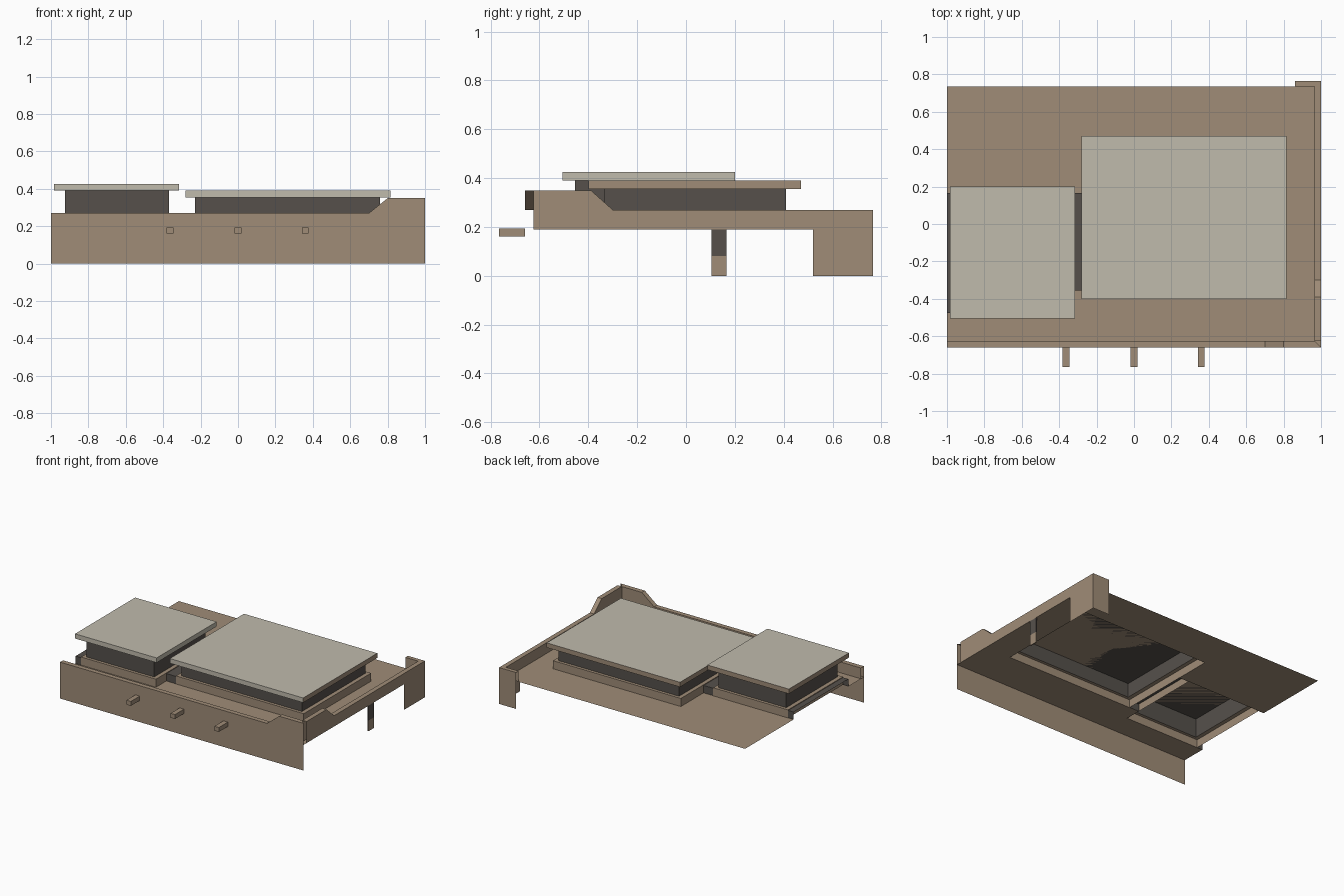
import bpy
import bmesh

cube = bpy.data.objects.get("Cube")
if cube:
    bpy.data.objects.remove(cube, do_unlink=True)


def material(name, rgb):
    m = bpy.data.materials.new(name)
    m.use_nodes = True
    m.diffuse_color = (*rgb, 1)
    m.node_tree.nodes["Principled BSDF"].inputs["Base Color"].default_value = (*rgb, 1)
    return m


TAN = material("tan_concrete", (0.35, 0.265, 0.186))
PALE = material("pale_grey_top", (0.525, 0.495, 0.415))
DARK = material("dark_grey_metal", (0.092, 0.081, 0.071))


def finish(name, bm, *mats):
    mesh = bpy.data.meshes.new(name)
    bm.to_mesh(mesh)
    bm.free()
    for m in mats:
        mesh.materials.append(m)
    obj = bpy.data.objects.new(name, mesh)
    bpy.context.collection.objects.link(obj)
    return obj


def quad(bm, *points):
    return bm.faces.new([bm.verts.new(p) for p in points])


def box(name, x, y, z, mats, skip=(), rule=None):
    """Box from ranges; skip lists open sides such as '-z'."""
    bm = bmesh.new()
    bmesh.ops.create_cube(bm, size=1)
    for v in bm.verts:
        v.co = [r[0] + (c + 0.5) * (r[1] - r[0]) for c, r in zip(v.co, (x, y, z))]
    bm.normal_update()

    def side(f):
        n = f.normal
        axis = max(range(3), key=lambda i: abs(n[i]))
        return ("+" if n[axis] > 0 else "-") + "xyz"[axis]

    for f in bm.faces:
        f.material_index = rule(side(f)) if rule else 0
    bmesh.ops.delete(bm, geom=[f for f in bm.faces if side(f) in skip], context="FACES")
    return finish(name, bm, *mats)


ROOF, LOW, HIGH, CURB = 0.19, 0.27, 0.35, 0.25


def grow(r, d):
    return (r[0] - d, r[1] + d)


# Roof units: body ranges, top slab ranges, slab height, pale slab sides
units = {
    "large_unit": ((-0.23, 0.76), (-0.335, 0.41), (-0.28, 0.815), (-0.4, 0.47), 0.355, ("+z", "-y")),
    "small_unit": ((-0.925, -0.37), (-0.455, 0.145), (-0.985, -0.315), (-0.505, 0.2), 0.39, ("+z", "-y", "+x")),
}
holes = []
for name, (bx, by, sx, sy, z, pale) in units.items():
    cx, cy = grow(bx, 0.03), grow(by, 0.022)
    holes.append((cx, cy))
    box(name + "_body", bx, by, (CURB, z), [DARK], skip=("-z",))
    box(name + "_slab", sx, sy, (z, z + 0.035), [TAN, PALE],
        rule=lambda s, pale=pale: int(s in pale))
    # Curb: outer walls and a top ledge around the body
    bm = bmesh.new()
    rings = []
    for rx, ry, h in ((cx, cy, ROOF), (cx, cy, CURB), (bx, by, CURB)):
        rings.append([(rx[0], ry[0], h), (rx[1], ry[0], h), (rx[1], ry[1], h), (rx[0], ry[1], h)])
    for a, b in zip(rings, rings[1:]):
        for i in range(4):
            j = (i + 1) % 4
            quad(bm, a[i], a[j], b[j], b[i])
    finish(name + "_curb", bm, TAN)

# Ducts joining the curbs
for name, x, y in (("middle_duct", (-0.34, -0.26), (-0.355, 0.165)),
                   ("end_duct", (-1.0, -0.955), (-0.477, 0.165))):
    holes.append((x, y))
    box(name, x, y, (ROOF, 0.245), [DARK], skip=("-z", "-x", "+x"))

# Roof sheet, left open under the units
xs = sorted({-1.0, 1.0} | {v for hx, _ in holes for v in hx})
ys = sorted({-0.66, 0.735} | {v for _, hy in holes for v in hy})
bm = bmesh.new()
for x0, x1 in zip(xs, xs[1:]):
    for y0, y1 in zip(ys, ys[1:]):
        mx, my = (x0 + x1) / 2, (y0 + y1) / 2
        if not any(h[0][0] < mx < h[0][1] and h[1][0] < my < h[1][1] for h in holes):
            quad(bm, (x0, y0, ROOF), (x1, y0, ROOF), (x1, y1, ROOF), (x0, y1, ROOF))
bmesh.ops.remove_doubles(bm, verts=bm.verts, dist=0.0001)
bmesh.ops.dissolve_limit(bm, angle_limit=0.01, verts=bm.verts, edges=bm.edges)
finish("roof_deck", bm, TAN)


# Parapet stations: outer point, inner point, top height
def front(x, z):
    return ((x, -0.66), (min(x, 0.965), -0.625), z)


def flank(y, z):
    return ((1.0, y), (0.965, y), z)


back_corner = ((1.0, 0.765), (0.965, 0.735), LOW)


def parapet(name, stations, base):
    bm = bmesh.new()
    for (o, i, z), (p, j, w) in zip(stations, stations[1:]):
        quad(bm, (*o, base), (*p, base), (*p, w), (*o, z))
        quad(bm, (*o, z), (*p, w), (*j, w), (*i, z))
        quad(bm, (*j, ROOF), (*i, ROOF), (*i, z), (*j, w))
    bmesh.ops.remove_doubles(bm, verts=bm.verts, dist=0.0001)
    finish(name, bm, TAN)


parapet("front_wall", [front(-1, LOW), front(0.7, LOW), front(0.8, HIGH), front(1, HIGH)], 0)
parapet("side_parapet", [flank(-0.625, HIGH), flank(-0.39, HIGH), flank(-0.3, LOW), flank(0.52, LOW)], ROOF)
parapet("back_corner_wall", [flank(0.52, LOW), back_corner, ((0.86, 0.765), (0.86, 0.735), LOW)], 0)

# Side post, dark above and tan at the foot
for name, z, m in (("post_foot", (0, 0.08), TAN), ("post_shaft", (0.08, ROOF), DARK)):
    box(name, (0.992, 1.0), (0.105, 0.165), z, [m])

# Beam ends sticking out of the front wall
for n, x in enumerate((-0.363, 0, 0.36)):
    box(f"beam_end_{n + 1}", grow((x, x), 0.018), (-0.765, -0.66), (0.16, 0.193), [TAN])
